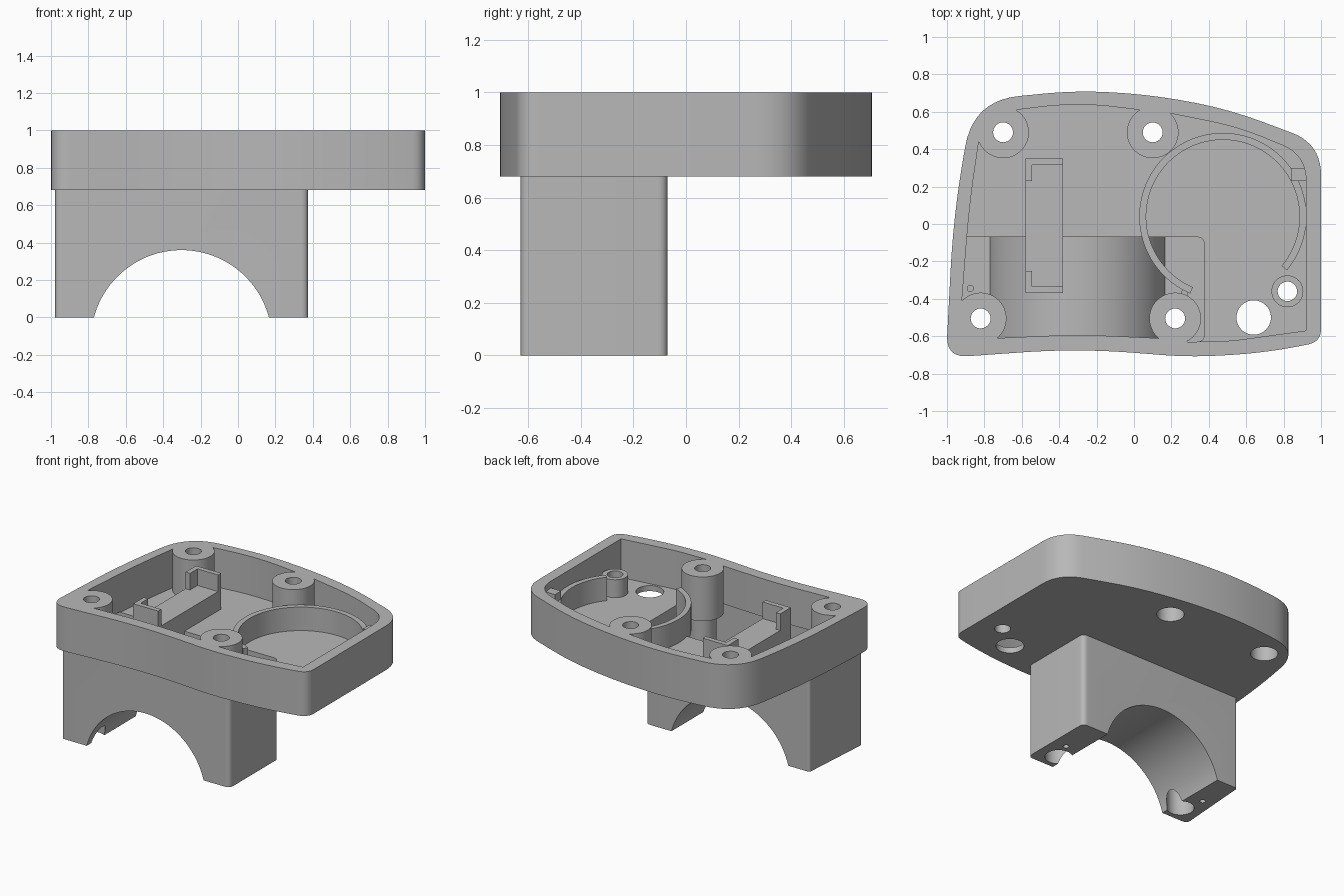
import bpy, bmesh, math
from mathutils import Matrix

cube = bpy.data.objects.get("Cube")
if cube:
    bpy.data.objects.remove(cube, do_unlink=True)

grey = bpy.data.materials.new("plain grey")
grey.use_nodes = True
grey.diffuse_color = (0.48, 0.48, 0.48, 1)
grey.node_tree.nodes["Principled BSDF"].inputs["Base Color"].default_value = (0.48, 0.48, 0.48, 1)

FLOOR, BOTTOM, TOP = 0.72, 0.68, 1.0


def rounded(corners, steps=10):
    """Closed outline; a third value on a corner rounds it by that length."""
    out = []
    for i, c in enumerate(corners):
        x, y = c[:2]
        if len(c) < 3:
            out.append((x, y))
            continue
        ends = []
        for n in (corners[i - 1], corners[(i + 1) % len(corners)]):
            d = math.hypot(n[0] - x, n[1] - y)
            ends.append((x + (n[0] - x) * c[2] / d, y + (n[1] - y) * c[2] / d))
        (ax, ay), (bx, by) = ends
        for k in range(steps + 1):
            t = k / steps
            u = 1 - t
            out.append((u * u * ax + 2 * u * t * x + t * t * bx,
                        u * u * ay + 2 * u * t * y + t * t * by))
    return out


def arc(x, y, r, start, end, steps):
    angles = [math.radians(start + (end - start) * k / steps) for k in range(steps + 1)]
    return [(x + r * math.cos(a), y + r * math.sin(a)) for a in angles]


def circle(x, y, r, steps=48):
    return arc(x, y, r, 0, 360, steps)[:-1]


def rect(x0, x1, y0, y1):
    return [(x0, y0), (x1, y0), (x1, y1), (x0, y1)]


def prism(name, outline, z0, z1):
    bm = bmesh.new()
    face = bm.faces.new([bm.verts.new((x, y, z0)) for x, y in outline])
    grown = bmesh.ops.extrude_face_region(bm, geom=[face])["geom"]
    bmesh.ops.translate(bm, vec=(0, 0, z1 - z0),
                        verts=[v for v in grown if isinstance(v, bmesh.types.BMVert)])
    bmesh.ops.recalc_face_normals(bm, faces=bm.faces)
    mesh = bpy.data.meshes.new(name)
    bm.to_mesh(mesh)
    bm.free()
    mesh.materials.append(grey)
    ob = bpy.data.objects.new(name, mesh)
    bpy.context.collection.objects.link(ob)
    return ob


def combine(target, tool, operation="DIFFERENCE"):
    mod = target.modifiers.new("cut", "BOOLEAN")
    mod.operation, mod.solver, mod.object = operation, "EXACT", tool
    bpy.context.view_layer.objects.active = target
    bpy.ops.object.modifier_apply(modifier=mod.name)
    bpy.data.objects.remove(tool, do_unlink=True)


def smooth(ob):
    bpy.ops.object.select_all(action="DESELECT")
    ob.select_set(True)
    bpy.context.view_layer.objects.active = ob
    bpy.ops.object.shade_smooth_by_angle(angle=math.radians(30))


# Outlines of the tray, its hollow and the saddle block below
outer = rounded([(-1.005, -.715, .12), (-.3, -.665, .3), (.3, -.712, .15), (.7, -.69, .2),
                 (1, -.63, .07), (1, .43, .17), (.5, .615, .19), (.1, .69, .19),
                 (-.3, .715, .19), (-.86, .66, .25), (-.965, .05, .3)])
inner = rounded([(-.92, -.41), (-.73, -.61), (-.3, -.59, .2), (.12, -.61), (.29, -.63),
                 (.5, -.628, .1), (.92, -.57), (.92, .37, .14), (.55, .52, .15), (.2, .59),
                 (.03, .61), (-.3, .65, .2), (-.63, .61), (-.83, .44), (-.88, .1, .2)])
foot = rounded([(-.98, -.63, .04), (.375, -.63, .04), (.375, -.07, .04), (-.94, -.07, .02)])

front_posts = [(-.82, -.505), (.22, -.505)]
back_posts = [(-.7, .49), (.1, .49)]

# Tray with an opening into the saddle block
tray = prism("tray", outer, BOTTOM, TOP)
combine(tray, prism("hollow", inner, FLOOR, TOP + .2))
combine(tray, prism("opening", foot, BOTTOM - .1, FLOOR + .005))

# Screw posts
for x, y in front_posts + back_posts:
    combine(tray, prism("post", circle(x, y, .138), BOTTOM, TOP), "UNION")
combine(tray, prism("small_post", circle(.82, -.36, .085), BOTTOM, .85), "UNION")
for x, y in front_posts + back_posts:
    combine(tray, prism("bore", circle(x, y, .09), BOTTOM - .1, .85))
    combine(tray, prism("hole", circle(x, y, .053), BOTTOM - .1, TOP + .1))
combine(tray, prism("hole", circle(.82, -.36, .052), BOTTOM - .1, TOP))
combine(tray, prism("cable_hole", circle(.64, -.5, .092), BOTTOM - .1, TOP))
smooth(tray)

# Saddle block: open shell with an arch and screw bores
saddle = prism("saddle_block", foot, 0, BOTTOM)
arch = prism("arch", circle(-.3025, -.124, .484, 96), -.5, 1)
arch.data.transform(Matrix.Rotation(math.pi / 2, 4, "X"))
combine(saddle, arch)
for x, y in front_posts:
    combine(saddle, prism("bore", circle(x, y, .09), -.1, BOTTOM + .1))
for x, y in [(-.875, -.345), (.27, -.37)]:
    combine(saddle, prism("pin_hole", circle(x, y, .019, 20), -.1, .1))
bm = bmesh.new()
bm.from_mesh(saddle.data)
lids = [f for f in bm.faces if all(v.co.z > BOTTOM - .001 for v in f.verts)]
bmesh.ops.delete(bm, geom=lids, context="FACES")
bm.to_mesh(saddle.data)
bm.free()
smooth(saddle)

# Open ring wall
ring = prism("ring_wall", arc(.475, .04, .447, -40, 247, 80) + arc(.475, .04, .41, 247, -40, 80),
             BOTTOM + .01, .89)
smooth(ring)

# Board holder: bar with a hooked wall at each end
prism("holder_bar", rect(-.58, -.38, -.37, .35), BOTTOM + .01, .86)
for name, end, s in (("back_hook", .35, 1), ("front_hook", -.37, -1)):
    hook = [(-.58, end), (-.38, end), (-.38, end - s * .035), (-.545, end - s * .035),
            (-.545, end - s * .12), (-.58, end - s * .12)]
    prism(name, hook, .86, .98)

# Small stop on the left wall
prism("wall_stop", rect(.84, .93, .23, .3), FLOOR, .95)
